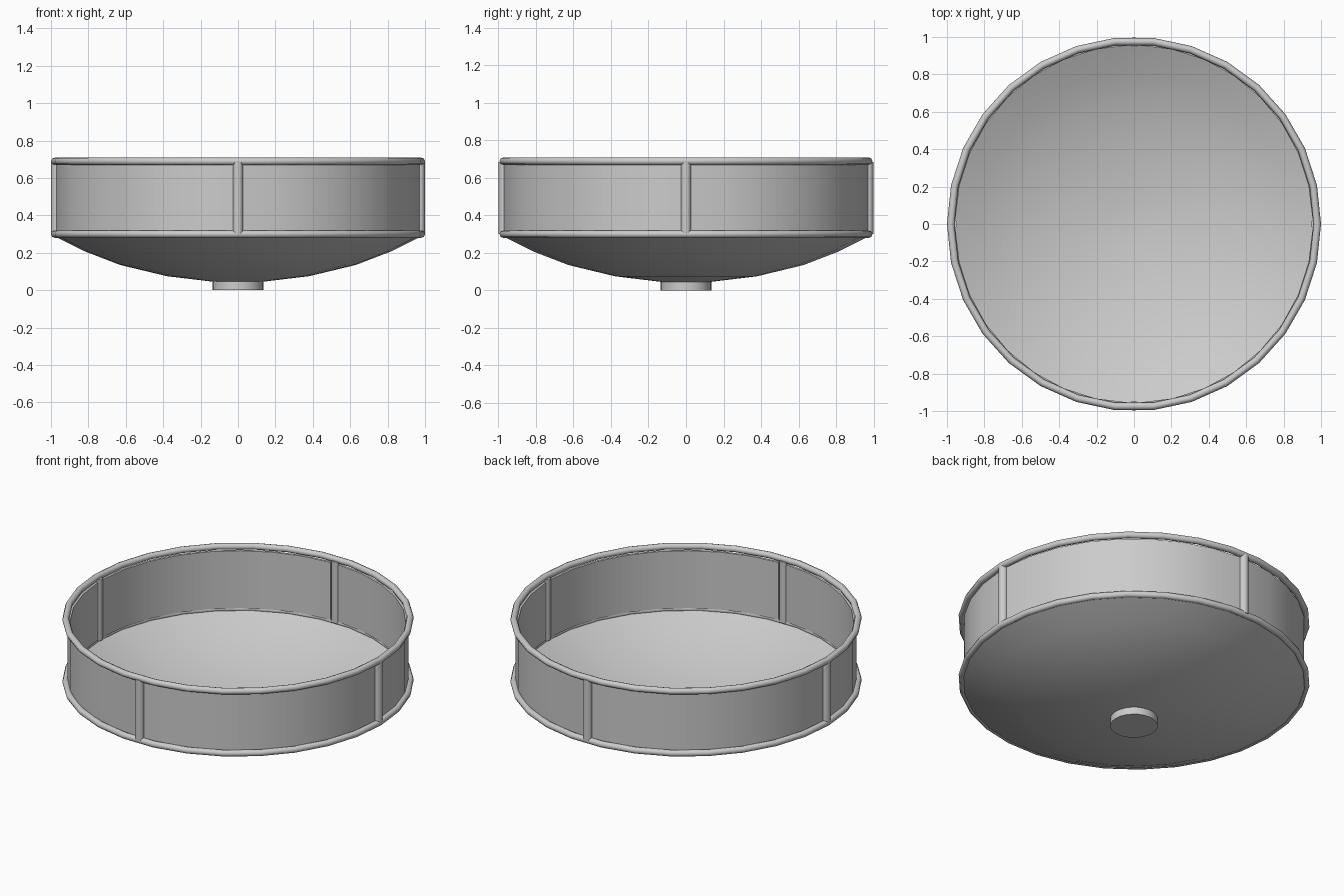
import bpy, bmesh
from math import cos, sin, pi, radians

if "Cube" in bpy.data.objects:
    bpy.data.objects.remove(bpy.data.objects["Cube"])

SIDES = 30


def finish(obj, angle=40):
    bpy.ops.object.select_all(action='DESELECT')
    obj.select_set(True)
    bpy.context.view_layer.objects.active = obj
    bpy.ops.object.shade_smooth_by_angle(angle=radians(angle))


def from_bmesh(bm, name):
    bmesh.ops.recalc_face_normals(bm, faces=bm.faces)
    mesh = bpy.data.meshes.new(name)
    bm.to_mesh(mesh)
    bm.free()
    obj = bpy.data.objects.new(name, mesh)
    bpy.context.collection.objects.link(obj)
    finish(obj)
    return obj


def lathe(name, profile):
    # Profile runs from axis to axis, so the result is a closed shell
    bm = bmesh.new()
    verts = [bm.verts.new((r, 0, z)) for r, z in profile]
    edges = [bm.edges.new(p) for p in zip(verts, verts[1:])]
    bmesh.ops.spin(bm, geom=verts + edges, cent=(0, 0, 0), axis=(0, 0, 1),
                   angle=2 * pi, steps=SIDES)
    bmesh.ops.remove_doubles(bm, verts=bm.verts, dist=0.0005)
    return from_bmesh(bm, name)


def cylinder(name, radius, z0, z1, x=0, y=0, sides=24):
    bpy.ops.mesh.primitive_cylinder_add(vertices=sides, radius=radius, depth=z1 - z0,
                                        location=(x, y, (z0 + z1) / 2))
    obj = bpy.context.object
    obj.name = name
    finish(obj, 50)


def wall_panel(name, start, end, r_in, r_out, z0, z1, steps=8):
    bm = bmesh.new()
    loops = []
    for i in range(steps + 1):
        a = start + (end - start) * i / steps
        loops.append([bm.verts.new((r * cos(a), r * sin(a), z))
                      for r, z in ((r_in, z0), (r_out, z0), (r_out, z1), (r_in, z1))])
    for a, b in zip(loops, loops[1:]):
        for k in range(4):
            n = (k + 1) % 4
            bm.faces.new((a[k], a[n], b[n], b[k]))
    bm.faces.new(loops[0])
    bm.faces.new(loops[-1])
    from_bmesh(bm, name)


# Shallow bowl diffuser, thin shell
outer = [(0, 0.04), (0.13, 0.045), (0.38, 0.075), (0.63, 0.135), (0.82, 0.208), (0.975, 0.285)]
inner = [(r * 0.995, z + 0.01) for r, z in reversed(outer)]
lathe("bowl", outer + inner)

# Bottom finial
cylinder("finial", 0.135, 0.0, 0.046)

# Top and bottom rim rings
for name, z in (("lower_ring", 0.30), ("upper_ring", 0.689)):
    bpy.ops.mesh.primitive_torus_add(major_segments=SIDES, minor_segments=8,
                                     major_radius=0.98, minor_radius=0.02,
                                     location=(0, 0, z))
    ring = bpy.context.object
    ring.name = name
    finish(ring, 60)

# Four posts and the curved wall panels between them
gap = 0.028
for i in range(4):
    a = i * pi / 2
    cylinder(f"post_{i + 1}", 0.027, 0.30, 0.685,
             0.972 * cos(a), 0.972 * sin(a), sides=12)
    wall_panel(f"wall_panel_{i + 1}", a + gap, a + pi / 2 - gap, 0.955, 0.97, 0.31, 0.67)
